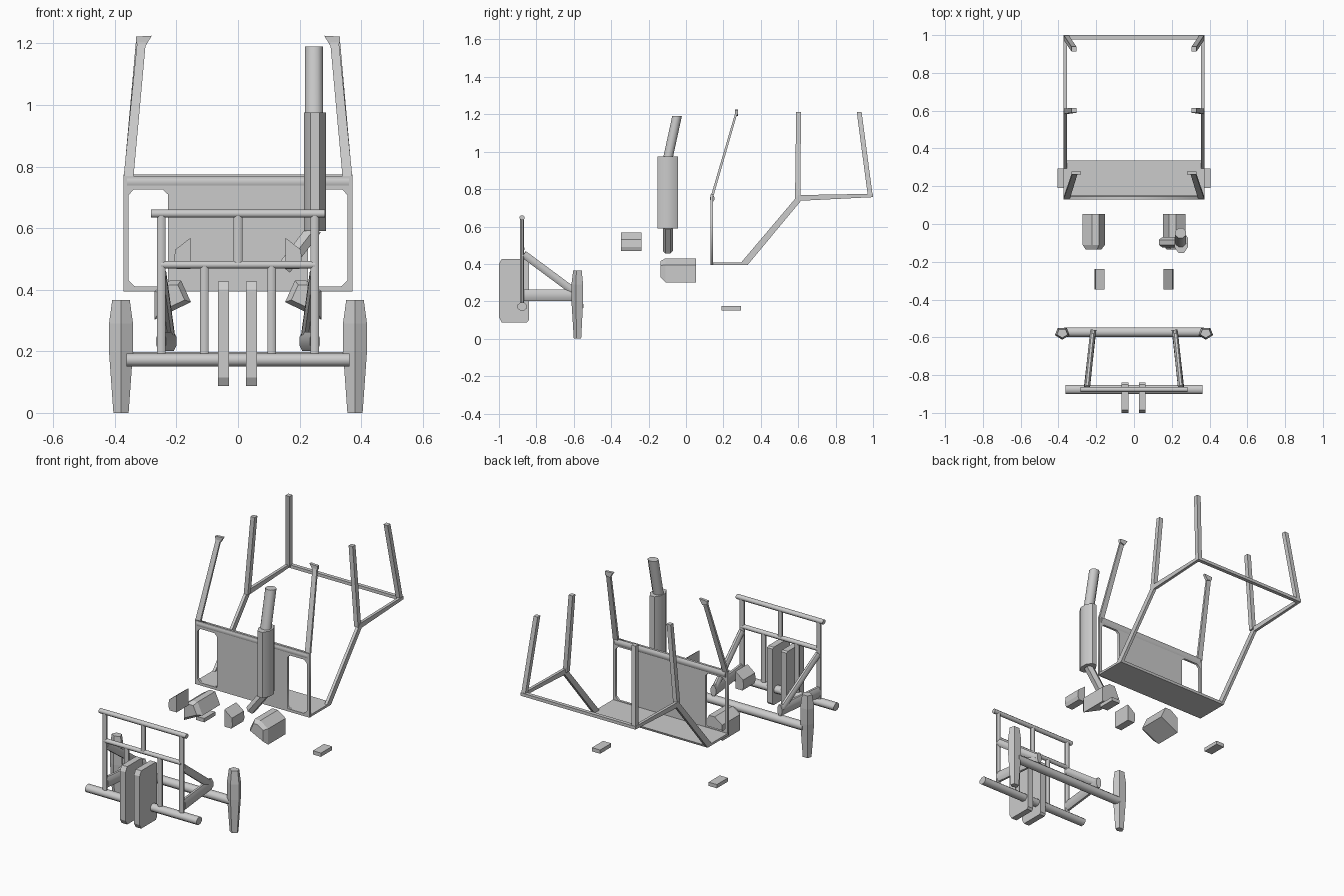
import bpy, bmesh, math
from mathutils import Vector

if "Cube" in bpy.data.objects:
    bpy.data.objects.remove(bpy.data.objects["Cube"])


def loft(name, rings, smooth=False):
    bm = bmesh.new()
    rs = [[bm.verts.new(p) for p in r] for r in rings]
    n = len(rs[0])
    for a, b in zip(rs, rs[1:]):
        for i in range(n):
            j = (i + 1) % n
            bm.faces.new((a[i], a[j], b[j], b[i]))
    bm.faces.new(rs[0][::-1])
    bm.faces.new(rs[-1])
    bmesh.ops.recalc_face_normals(bm, faces=bm.faces)
    me = bpy.data.meshes.new(name)
    bm.to_mesh(me)
    bm.free()
    ob = bpy.data.objects.new(name, me)
    bpy.context.collection.objects.link(ob)
    if smooth:
        bpy.ops.object.select_all(action='DESELECT')
        ob.select_set(True)
        bpy.context.view_layer.objects.active = ob
        bpy.ops.object.shade_smooth_by_angle(angle=math.radians(50))
    return ob


def ring(c, u, v, n, phase=0.0):
    c, u, v = Vector(c), Vector(u), Vector(v)
    return [c + u * math.cos(phase + i * math.tau / n) + v * math.sin(phase + i * math.tau / n)
            for i in range(n)]


def tube(name, p, q, ru, rv=None, n=8):
    # straight pipe; ru is the half width sideways, rv the other half width
    rv = rv or ru
    d = (Vector(q) - Vector(p)).normalized()
    side = Vector((0, 1, 0)) if abs(d.x) > 0.9 else Vector((1, 0, 0))
    v = d.cross(side).normalized()
    u = v.cross(d)
    return loft(name, [ring(p, u * ru, v * rv, n, math.pi / n),
                       ring(q, u * ru, v * rv, n, math.pi / n)], True)


def rect(c, hx, hy):
    x, y, z = c
    return [(x - hx, y - hy, z), (x + hx, y - hy, z), (x + hx, y + hy, z), (x - hx, y + hy, z)]


def prism_x(name, prof, a, b):
    return loft(name, [[(x, y, z) for y, z in prof] for x in (a, b)])


def prism_y(name, prof, ys, s=1, scales=None):
    # profile in xz, mirrored by s, optionally shrunk about its middle per section
    cx = sum(p[0] for p in prof) / len(prof)
    cz = sum(p[1] for p in prof) / len(prof)
    scales = scales or [1] * len(ys)
    return loft(name, [[(s * (cx + (x - cx) * k), y, cz + (z - cz) * k) for x, z in prof]
                       for y, k in zip(ys, scales)])


# Front weights
for i, x in enumerate((-0.065, 0.026)):
    prism_x(f"front_weight_{i}", [(-1, .115), (-.985, .088), (-.85, .088), (-.84, .1),
                                  (-.84, .42), (-.85, .427), (-.985, .427), (-1, .4)], x, x + .036)

# Front guard
GY = -0.876
tube("guard_lower_beam", (-.362, GY, .172), (.362, GY, .172), .027, .023)
tube("guard_top_bar", (-.282, GY, .647), (.282, GY, .647), .014)
tube("guard_middle_bar", (-.25, GY, .481), (.25, GY, .481), .013)
tube("guard_centre_post", (0, GY, .48), (0, GY, .645), .015, .012)
for s in (-1, 1):
    tube("guard_outer_post", (s * .249, GY, .16), (s * .249, GY, .645), .015, .012)
    tube("guard_inner_post", (s * .109, GY, .17), (s * .109, GY, .48), .015, .012)
    tube("guard_diagonal_brace", (s * .248, -.868, .452), (s * .218, -.575, .235), .016, .022)
    tube("guard_lower_arm", (s * .25, -.868, .232), (s * .215, -.56, .232), .017, .034)

# Front axle with five-sided hubs
tube("front_axle", (-.37, -.572, .175), (.37, -.572, .175), .027, .025)
for s in (-1, 1):
    loft("front_hub", [ring((s * .38, -.578, z), (r, 0, 0), (0, r * .84, 0), 5, -math.pi / 2)
                       for z, r in ((0, .026), (.2, .041), (.29, .041), (.366, .03))])

# Engine-side blocks, lamp housings and steps
for s in (-1, 1):
    prism_y("side_block", [(.153, .36), (.185, .43), (.222, .43), (.272, .395), (.272, .302)],
            (-.135, -.11, .053), s, (.7, 1, 1))
    prism_y("lamp_housing", [(.155, .468), (.155, .568), (.204, .53), (.208, .49), (.2, .468)],
            (-.348, -.237), s)
    prism_y("step", [(.352, .152), (.405, .152), (.405, .174), (.352, .174)], (.19, .293), s)

# Exhaust: sloping inlet, silencer, leaning stack
tube("exhaust_inlet", (.15, -.097, .47), (.25, -.097, .6), .027, .027, 6)
loft("exhaust_silencer", [ring((.25, -.098, z), (.039, 0, 0), (0, .06, 0), 8, math.pi / 8)
                          for z in (.59, .975)], True)
loft("exhaust_stack", [ring((.247, y, z), (.031, 0, 0), (0, .028, 0), 8, math.pi / 8)
                       for y, z in ((-.098, .96), (-.048, 1.19))], True)

# Cab front panel: one outline with two chamfered window openings
cu = bpy.data.curves.new("cab_front_outline", 'CURVE')
cu.dimensions = '2D'
cu.fill_mode = 'BOTH'
cu.extrude = .007
hole = [(.355, .43), (.335, .411), (.228, .411), (.228, .71), (.245, .726), (.338, .726), (.355, .708)]
for pts in ([(-.372, .395), (.372, .395), (.372, .77), (-.372, .77)],
            hole, [(-x, z) for x, z in hole]):
    sp = cu.splines.new('POLY')
    sp.points.add(len(pts) - 1)
    for pt, (x, z) in zip(sp.points, pts):
        pt.co = (x, z, 0, 1)
    sp.use_cyclic_u = True
tmp = bpy.data.objects.new("outline_helper", cu)
bpy.context.collection.objects.link(tmp)
bpy.context.view_layer.update()
mesh = bpy.data.meshes.new_from_object(tmp.evaluated_get(bpy.context.evaluated_depsgraph_get()))
bpy.data.objects.remove(tmp)
panel = bpy.data.objects.new("cab_front_panel", mesh)
bpy.context.collection.objects.link(panel)
panel.rotation_euler.x = math.pi / 2
panel.location.y = .138

# Cab sill rail, floor and rear bar
tube("cab_cowl_bar", (-.36, .14, .75), (.36, .14, .75), .012, .02)
prism_x("cab_floor", [(.132, .395), (.33, .395), (.335, .408), (.132, .408)], -.36, .36)
prism_x("cab_rear_bar", [(.978, .757), (1, .757), (1, .775), (.978, .775)], -.37, .37)

# Cab side rails and roof posts
for s in (-1, 1):
    prism_x("cab_side_rail", [(.132, .395), (.33, .395), (.615, .738), (1, .757), (1, .775),
                              (.6, .768), (.295, .408), (.132, .408)], s * .355, s * .372)
    loft("cab_front_post", [rect((s * .356, .139, .76), .016, .007), rect((s * .313, .27, 1.21), .014, .006)])
    prism_y("cab_front_post_tip", [(.28, 1.225), (.332, 1.222), (.33, 1.2), (.3, 1.192)], (.262, .278), s)
    loft("cab_middle_post", [rect((s * .358, .597, .75), .013, .014), rect((s * .318, .602, 1.212), .013, .013)])
    loft("cab_rear_post", [rect((s * .358, .985, .765), .013, .013), rect((s * .318, .926, 1.212), .013, .013)])
